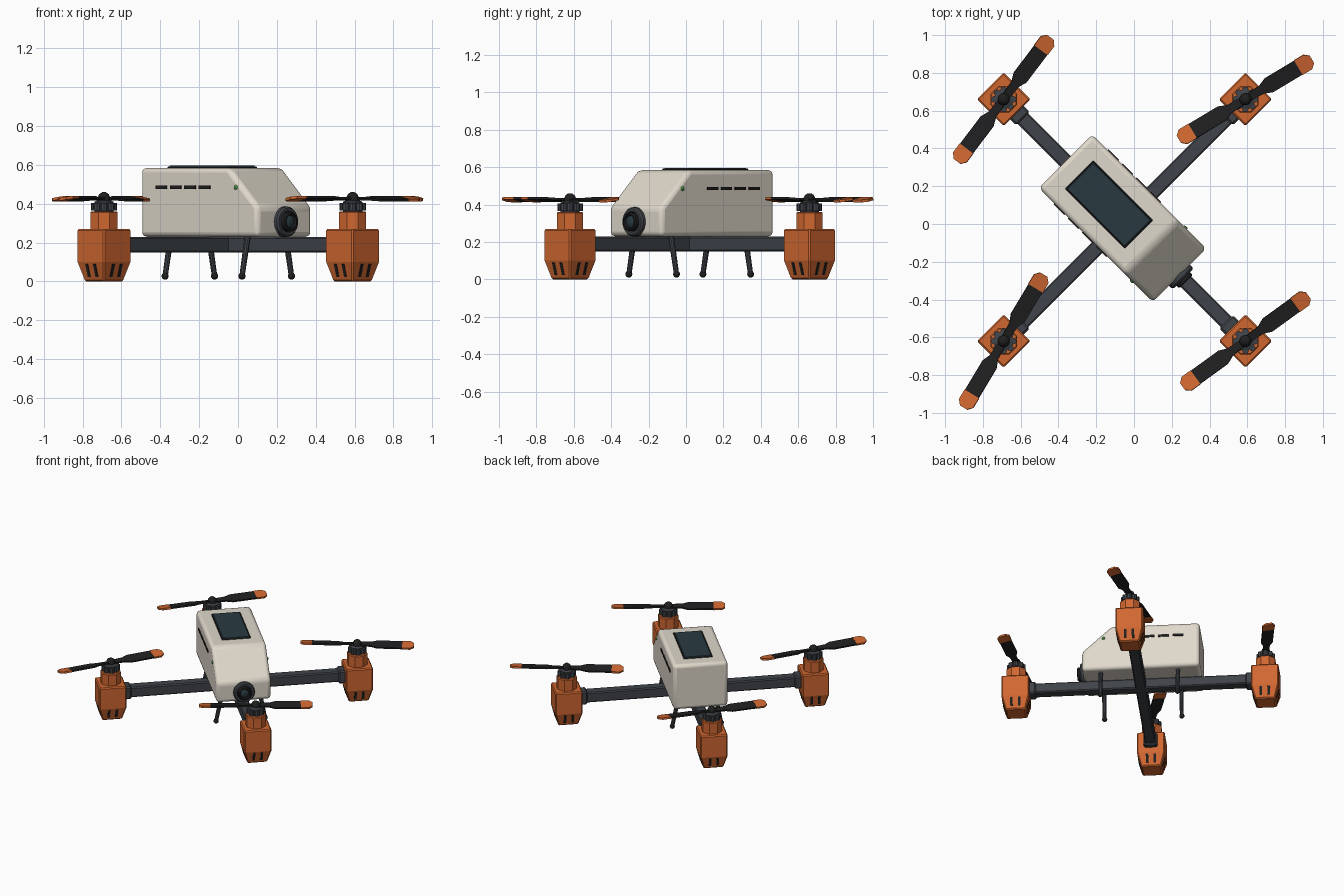
import bpy, bmesh, math
from mathutils import Matrix, Vector

if "Cube" in bpy.data.objects:
    bpy.data.objects.remove(bpy.data.objects["Cube"])

# Drone frame: nose along local -y, turned 45 degrees and shifted in the scene
ROOT = Matrix.Translation((-0.05, 0.02, 0)) @ Matrix.Rotation(math.radians(45), 4, 'Z')
I = Matrix.Identity(4)


def material(name, rgb):
    m = bpy.data.materials.new(name)
    m.diffuse_color = (*rgb, 1)
    m.use_nodes = True
    m.node_tree.nodes["Principled BSDF"].inputs["Base Color"].default_value = m.diffuse_color
    return m


ORANGE = material("orange", (0.63, 0.135, 0.03))
CREAM = material("cream", (0.74, 0.69, 0.6))
SLATE = material("slate", (0.05, 0.057, 0.067))
BLACK = material("black", (0.014, 0.014, 0.015))
PANEL = material("panel_glass", (0.022, 0.042, 0.053))
GREEN = material("green", (0.12, 0.5, 0.1))


def finish(name, bm, mat, m=I, bevel=0, segs=1, smooth=False):
    bmesh.ops.recalc_face_normals(bm, faces=bm.faces)
    me = bpy.data.meshes.new(name)
    bm.to_mesh(me)
    bm.free()
    me.materials.append(mat)
    ob = bpy.data.objects.new(name, me)
    bpy.context.collection.objects.link(ob)
    ob.matrix_world = ROOT @ m
    if bevel:
        b = ob.modifiers.new("bevel", 'BEVEL')
        b.width, b.segments = bevel, segs
        b.limit_method, b.angle_limit = 'ANGLE', math.radians(30)
    if smooth:
        bpy.context.view_layer.objects.active = ob
        bpy.ops.object.select_all(action='DESELECT')
        ob.select_set(True)
        bpy.ops.object.shade_smooth_by_angle(angle=math.radians(35))
    return ob


def box(name, lo, hi, mat, m=I, bevel=0.0):
    bm = bmesh.new()
    lo, hi = Vector(lo), Vector(hi)
    s = hi - lo
    bmesh.ops.create_cube(bm, size=1, matrix=Matrix.Translation((lo + hi) / 2) @ Matrix.Diagonal((*s, 1)))
    return finish(name, bm, mat, m, bevel)


def lathe(name, profile, n, mat, m=I, turn=0.0, bevel=0.0, smooth=False):
    """Stack of n-sided rings (radius, z), capped at both ends."""
    bm = bmesh.new()
    rings = [[bm.verts.new((r * math.cos(turn + 2 * math.pi * i / n), r * math.sin(turn + 2 * math.pi * i / n), z))
              for i in range(n)] for r, z in profile]
    for a, b in zip(rings, rings[1:]):
        for i in range(n):
            bm.faces.new((a[i], a[(i + 1) % n], b[(i + 1) % n], b[i]))
    bm.faces.new(rings[0])
    bm.faces.new(rings[-1])
    return finish(name, bm, mat, m, bevel, 1, smooth)


def prism(name, pts, lo, hi, mat, m=I, bevel=0.0, segs=1, smooth=False):
    """Flat xy outline extruded along z."""
    bm = bmesh.new()
    f = bm.faces.new([bm.verts.new((x, y, lo)) for x, y in pts])
    new = bmesh.ops.extrude_face_region(bm, geom=[f])['geom']
    bmesh.ops.translate(bm, vec=(0, 0, hi - lo), verts=[v for v in new if isinstance(v, bmesh.types.BMVert)])
    return finish(name, bm, mat, m, bevel, segs, smooth)


# Body shell: side profile (y, z) extruded across the width
side = Matrix(((0, 0, 1, 0), (1, 0, 0, 0), (0, 1, 0, 0), (0, 0, 0, 1)))
prism("body_shell", [(0.442, 0.23), (0.442, 0.585), (-0.2, 0.585), (-0.412, 0.385), (-0.412, 0.23)],
      -0.2, 0.2, CREAM, side, 0.025, 3, True)

# Top panel with its dark rim
box("panel_rim", (-0.106, -0.106, 0.575), (0.106, 0.341, 0.592), BLACK, bevel=0.004)
box("top_panel", (-0.098, -0.098, 0.58), (0.098, 0.333, 0.596), PANEL, bevel=0.003)

# Side vents and status lights
for s, label in ((-1, "left"), (1, "right")):
    for i in range(4):
        y = 0.285 - 0.105 * i
        box(f"{label}_vent", (s * 0.2 - 0.006, y - 0.04, 0.477), (s * 0.2 + 0.006, y + 0.04, 0.494), BLACK)
    lathe(f"{label}_status_light", [(0.012, -0.005), (0.012, 0.003), (0.006, 0.008)], 12, GREEN,
          Matrix.Translation((s * 0.2, -0.256, 0.485)) @ Matrix.Rotation(s * math.pi / 2, 4, 'Y'), smooth=True)

# Nose camera, axis pointing forward
cam = Matrix.Translation((0, -0.405, 0.308)) @ Matrix.Rotation(math.pi / 2, 4, 'X')
lathe("camera_housing", [(0.078, -0.02), (0.078, 0.024), (0.07, 0.034), (0.056, 0.034), (0.05, 0.022)],
      24, SLATE, cam, smooth=True)
lathe("camera_barrel", [(0.05, 0), (0.05, 0.05), (0.044, 0.056), (0.036, 0.056), (0.03, 0.042)],
      24, BLACK, cam, smooth=True)
lathe("camera_lens", [(0.031, 0.03), (0.031, 0.046), (0.022, 0.052), (0.01, 0.055)], 24, PANEL, cam, smooth=True)

# Crossed arms
for k, name in enumerate(("long_arm", "cross_arm")):
    box(name, (-0.84, -0.039, 0.15), (0.84, 0.039, 0.23 - 0.001 * k), SLATE,
        Matrix.Rotation(k * math.pi / 2, 4, 'Z'), 0.008)

# Landing legs splayed sideways, with ball feet
for sx in (-1, 1):
    for y in (-0.28, 0.28):
        top, foot = Vector((sx * 0.137, y, 0.24)), Vector((sx * 0.18, y, 0.028))
        d = foot - top
        m = Matrix.Translation(top) @ d.to_track_quat('Z', 'Y').to_matrix().to_4x4()
        lathe("landing_leg", [(0.016, 0), (0.014, d.length)], 10, SLATE, m, smooth=True)
        bm = bmesh.new()
        bmesh.ops.create_uvsphere(bm, u_segments=12, v_segments=8, radius=0.019)
        finish("leg_foot", bm, BLACK, Matrix.Translation(foot), smooth=True)

# Four motor pods; the last number is the propeller heading in the scene
blade = [(0.0, -0.02), (0.1, -0.024), (0.145, -0.043), (0.328, -0.043),
         (0.328, 0.043), (0.145, 0.043), (0.1, 0.024), (0.0, 0.02)]
tip = [(0.326, -0.045), (0.385, -0.045), (0.411, -0.022), (0.411, 0.022), (0.385, 0.045), (0.326, 0.045)]
q, r2 = math.pi / 4, math.sqrt(2)
for px, py, heading in ((0, -0.905, 36), (0.905, 0, 31), (-0.905, 0, 59), (0, 0.905, 53)):
    at = Matrix.Translation((px, py, 0))
    # collar where the arm meets the pod
    arm = Matrix.Rotation(math.atan2(py, px), 4, 'Z')
    box("arm_collar", (0.76, -0.05, 0.14), (0.82, 0.05, 0.24), SLATE, arm, 0.01)
    # tapered square pod and eight-sided motor mount
    lathe("motor_pod", [(0.072 * r2, 0), (0.1 * r2, 0.1), (0.1 * r2, 0.27)], 4, ORANGE, at, q, 0.008)
    lathe("motor_mount", [(0.076, 0.26), (0.076, 0.355), (0.07, 0.361)], 8, ORANGE, at, q / 2)
    # cooling slits on the tapered faces
    lean = Matrix.Rotation(math.atan2(0.028, 0.1), 4, 'Y')
    for f in range(4):
        face = at @ Matrix.Rotation(f * math.pi / 2, 4, 'Z') @ Matrix.Translation((0.0865, 0, 0.057)) @ lean
        for o in (-0.028, 0.028):
            box("pod_slit", (-0.004, o - 0.009, -0.034), (0.004, o + 0.009, 0.034), BLACK, face)
    # motor with a ring of coils, and spinner
    lathe("motor_core", [(0.05, 0.355), (0.05, 0.41), (0.035, 0.418)], 16, SLATE, at, smooth=True)
    for i in range(8):
        a = i * q
        lathe("motor_coil", [(0.018, 0.366), (0.018, 0.405)], 8, SLATE,
              at @ Matrix.Translation((0.05 * math.cos(a), 0.05 * math.sin(a), 0)))
    lathe("spinner", [(0.032, 0.405), (0.032, 0.436), (0.025, 0.45), (0.01, 0.46)], 12, BLACK, at, smooth=True)
    # two pitched blades with coloured tips
    for half in (0, 180):
        m = at @ Matrix.Translation((0, 0, 0.426)) @ Matrix.Rotation(math.radians(heading - 45 + half), 4, 'Z') \
            @ Matrix.Rotation(math.radians(10), 4, 'X')
        prism("propeller_blade", blade, -0.006, 0.006, BLACK, m)
        prism("propeller_tip", tip, -0.007, 0.007, ORANGE, m)
